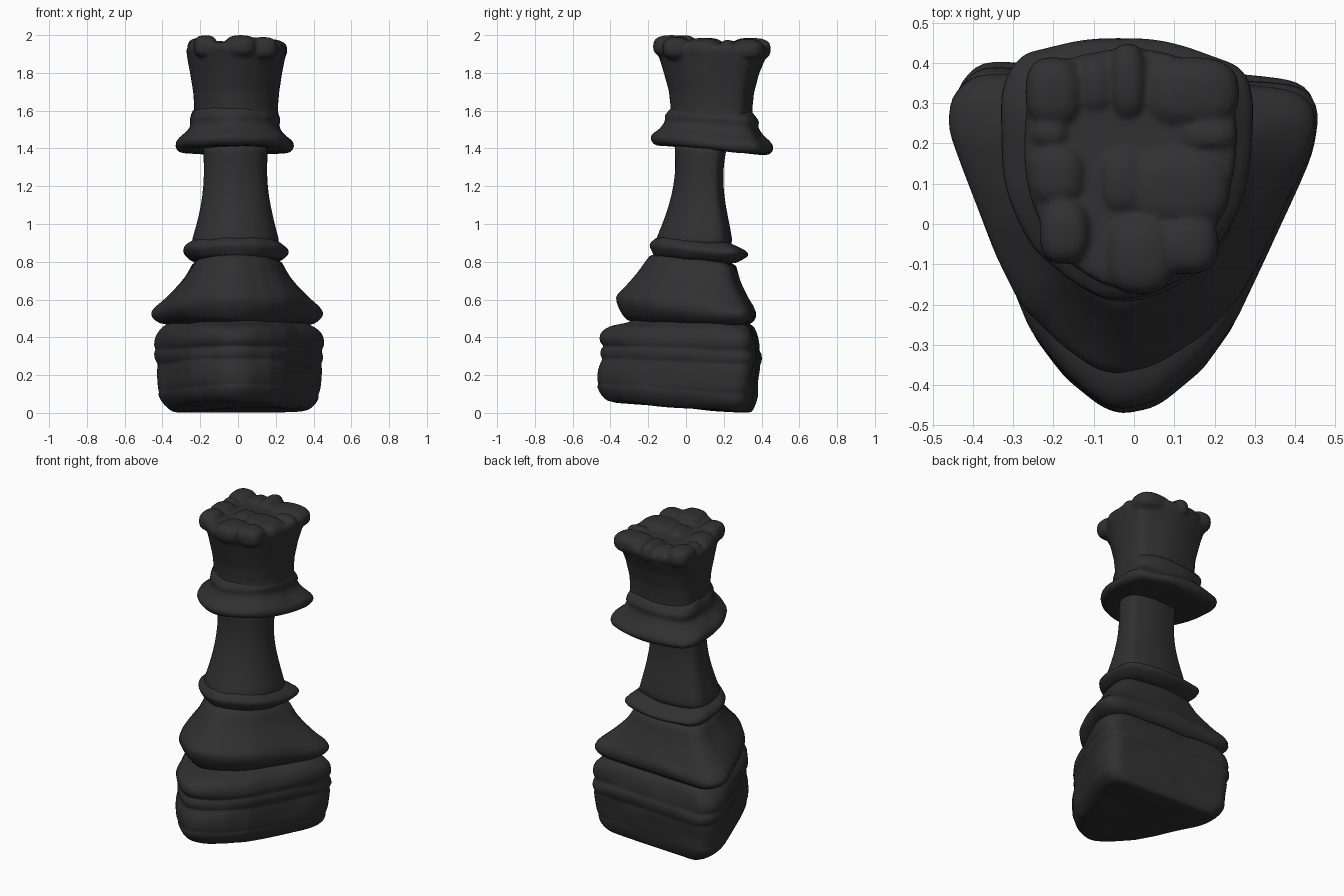
import bpy, bmesh, math
from mathutils import Vector, noise

default_cube = bpy.data.objects.get("Cube")
if default_cube:
    bpy.data.objects.remove(default_cube, do_unlink=True)

# One dark colour for the whole piece
charcoal = bpy.data.materials.new("charcoal")
charcoal.use_nodes = True
charcoal.diffuse_color = (.03, .03, .03, 1)
shader = charcoal.node_tree.nodes["Principled BSDF"]
shader.inputs["Base Color"].default_value = charcoal.diffuse_color
shader.inputs["Roughness"].default_value = .7

SIDES = 80

# Rounded triangular plan of the foot: blunt point in front, two corners behind
PLAN = [(-.05, -.465), (.05, -.44), (.17, -.345), (.25, -.24), (.3, -.13), (.36, 0),
        (.44, .18), (.46, .28), (.44, .345), (.4, .365), (.2, .38), (0, .39),
        (-.2, .4), (-.4, .41), (-.45, .35), (-.46, .25), (-.4, .08), (-.33, -.12),
        (-.27, -.26), (-.18, -.37), (-.1, -.44)]


def plan_point(angle):
    """Where a ray from the centre meets the triangular plan, scaled to a unit box."""
    direction = Vector((math.cos(angle), math.sin(angle)))
    corners = [Vector((x / .46, (y + .027) / .437)) for x, y in PLAN]
    for start, end in zip(corners, corners[1:] + corners[:1]):
        edge = end - start
        bottom = direction.cross(edge)
        if abs(bottom) < 1e-9:
            continue
        along = start.cross(direction) / bottom
        reach = start.cross(edge) / bottom
        if reach > 0 and -1e-6 <= along <= 1 + 1e-6:
            return direction * reach
    return direction


ANGLES = [math.tau * i / SIDES for i in range(SIDES)]
CIRCLE = [Vector((math.cos(a), math.sin(a))) for a in ANGLES]
TRIANGLE = [plan_point(a) for a in ANGLES]


def fitted_outline(mix):
    """Blend circle to triangle, then stretch the blend back to fill the unit box."""
    points = [c.lerp(t, mix) for c, t in zip(CIRCLE, TRIANGLE)]
    xs, ys = [p.x for p in points], [p.y for p in points]
    return [Vector((2 * (p.x - min(xs)) / (max(xs) - min(xs)) - 1,
                    2 * (p.y - min(ys)) / (max(ys) - min(ys)) - 1)) for p in points]


def loft(bm, rings, centre_x, blend, tilt, rough):
    """Skin rings of (height, half width, front y, back y); blend and tilt run bottom to top."""
    previous = None
    for index, (z, half, front, back) in enumerate(rings):
        f = index / (len(rings) - 1)
        slope = tilt[0] + (tilt[1] - tilt[0]) * f
        depth, middle = (back - front) / 2, (back + front) / 2
        ring = []
        for p in fitted_outline(blend[0] + (blend[1] - blend[0]) * f):
            wobble = noise.noise(Vector((p.x * 2, p.y * 2, z * 14)))
            p = p * (1 + rough * wobble)
            height = z - slope * depth * p.y + rough * .3 * wobble
            ring.append(bm.verts.new((centre_x + half * p.x, middle + depth * p.y, max(height, 0))))
        if previous:
            for i in range(SIDES):
                j = (i + 1) % SIDES
                bm.faces.new((previous[i], previous[j], ring[j], ring[i]))
        else:
            bm.faces.new(ring[::-1])
        previous = ring
    bm.faces.new(previous)


def finish(name, bm):
    mesh = bpy.data.meshes.new(name)
    bmesh.ops.recalc_face_normals(bm, faces=bm.faces)
    for face in bm.faces:
        face.smooth = True
    bm.to_mesh(mesh)
    bm.free()
    mesh.materials.append(charcoal)
    obj = bpy.data.objects.new(name, mesh)
    bpy.context.scene.collection.objects.link(obj)
    return obj


def turned_part(name, rings, centre_x, blend, tilt, rough):
    bm = bmesh.new()
    loft(bm, rings, centre_x, blend, tilt, rough)
    obj = finish(name, bm)
    subdivision = obj.modifiers.new("soften", "SUBSURF")
    subdivision.levels = subdivision.render_levels = 1
    return obj


# Layered foot with a sloping underside
turned_part("foot", [
    (.028, .33, -.38, .33), (.03, .36, -.42, .35), (.065, .405, -.455, .365), (.11, .43, -.475, .375),
    (.125, .425, -.465, .375), (.14, .435, -.475, .38), (.2, .435, -.47, .385), (.255, .438, -.46, .395),
    (.27, .428, -.447, .39), (.285, .443, -.457, .402), (.325, .452, -.456, .404), (.342, .437, -.432, .387),
    (.36, .453, -.463, .395), (.41, .45, -.46, .39), (.44, .43, -.43, .375), (.462, .4, -.39, .36),
    (.472, .37, -.31, .33), (.5, .36, -.29, .32)],
    .008, (1, 1), (.085, 0), .03)

# Swelling tier that narrows toward the waist
turned_part("lower_body", [
    (.468, .37, -.27, .31), (.478, .41, -.315, .345), (.51, .45, -.345, .368), (.545, .463, -.365, .374),
    (.585, .432, -.375, .362), (.605, .405, -.355, .347), (.64, .368, -.32, .33), (.7, .305, -.265, .3),
    (.77, .25, -.215, .27), (.84, .24, -.18, .27)],
    -.003, (1.1, .55), (.02, .13), .02)

# Thin ring at the waist
turned_part("waist_ring", [
    (.8, .23, -.17, .26), (.825, .25, -.175, .29), (.845, .277, -.187, .328), (.87, .286, -.198, .335),
    (.89, .262, -.183, .3), (.905, .24, -.168, .255), (.92, .22, -.15, .24)],
    -.01, (.45, .4), (.08, .08), .03)

# Slender flared stem
turned_part("stem", [
    (.86, .245, -.175, .25), (.92, .23, -.16, .245), (1, .207, -.125, .23), (1.1, .184, -.09, .21),
    (1.2, .17, -.065, .197), (1.3, .166, -.055, .197), (1.38, .17, -.06, .212), (1.44, .175, -.065, .22)],
    -.013, (.4, .4), (0, 0), .012)

# Wide collar with two stepped beads above it
turned_part("collar", [
    (1.4, .16, -.05, .24), (1.39, .27, -.14, .41), (1.395, .305, -.175, .452), (1.425, .318, -.192, .467),
    (1.452, .308, -.185, .45), (1.475, .275, -.15, .413), (1.5, .247, -.13, .395), (1.525, .232, -.107, .377),
    (1.55, .24, -.113, .387), (1.57, .237, -.108, .38), (1.595, .225, -.09, .36), (1.63, .205, -.07, .33)],
    -.017, (.45, .45), (.09, .05), .03)

# Flared crown, its top packed with blocky lumps, fused into one surface
bm = bmesh.new()
loft(bm, [(1.56, .225, -.085, .35), (1.62, .221, -.083, .352), (1.7, .227, -.092, .36),
          (1.8, .243, -.12, .385), (1.87, .256, -.142, .415), (1.92, .264, -.16, .436),
          (1.945, .258, -.155, .43), (1.952, .225, -.12, .39)],
     -.01, (.4, .35), (.03, .03), .012)
# Each lump covers left, right, front, back and reaches its own height
LUMPS = [(-.27, -.13, .24, .415, 1.985), (-.26, -.16, .19, .26, 1.975), (-.26, -.12, .04, .2, 1.985),
         (-.235, -.11, -.1, .06, 2), (-.14, -.05, .27, .42, 1.97), (-.06, .03, .26, .45, 1.985),
         (.02, .262, .24, .415, 1.98), (.11, .258, .18, .26, 1.975), (-.02, .24, -.01, .19, 1.985),
         (-.09, .03, .02, .19, 1.98), (-.07, .1, -.175, .02, 2), (.05, .21, -.125, .02, 1.99)]
for left, right, front, back, top in LUMPS:
    lump = bmesh.ops.create_icosphere(bm, subdivisions=3, radius=1)["verts"]
    for v in lump:
        x, y, z = (math.copysign(abs(c) ** .75, c) for c in v.co)
        v.co = ((left + right + (right - left) * x) / 2, (front + back + (back - front) * y) / 2,
                top - .06 + .06 * z)
crown = finish("crown", bm)
fuse = crown.modifiers.new("fuse", "REMESH")
fuse.mode = "VOXEL"
fuse.voxel_size = .01
fuse.use_smooth_shade = True
soften = crown.modifiers.new("soften", "SMOOTH")
soften.factor = .5
soften.iterations = 4
